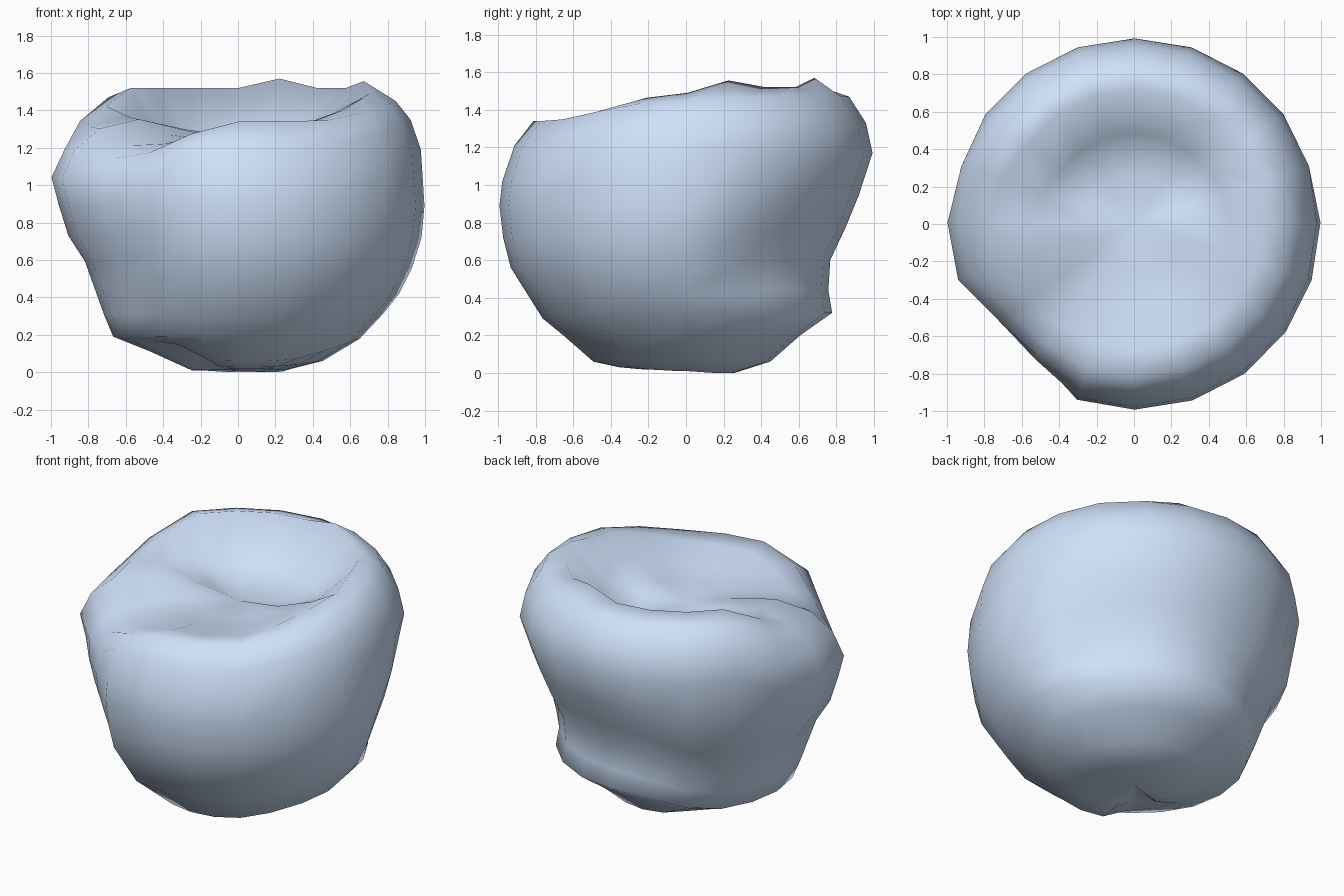
import bpy, bmesh, math

if "Cube" in bpy.data.objects:
    bpy.data.objects.remove(bpy.data.objects["Cube"])

# Radius/height profiles running from underside, up the flank, over the rim, into the dish
RIGHT = [(.25, .02), (.45, .07), (.65, .19), (.78, .33), (.86, .43), (.93, .57), (.98, .73),
         (.995, .90), (.975, 1.2), (.92, 1.36), (.84, 1.46), (.70, 1.50), (.52, 1.40), (.28, 1.31)]
FRONT = [(.25, .03), (.36, .04), (.50, .07), (.66, .21), (.77, .30), (.94, .57), (.98, .73),
         (1.0, .90), (.985, 1.03), (.92, 1.22), (.82, 1.35), (.68, 1.34), (.45, 1.29), (.25, 1.27)]
FRONT_LEFT = [(.22, .10), (.40, .16), (.55, .18), (.65, .20), (.70, .32), (.74, .45), (.80, .60),
              (.85, .75), (.88, .90), (.87, 1.02), (.80, 1.14), (.68, 1.20), (.45, 1.26), (.25, 1.28)]
LEFT = [(.25, .02), (.47, .12), (.62, .18), (.67, .20), (.72, .32), (.77, .46), (.82, .60),
        (.91, .74), (.96, .90), (1.0, 1.05), (.93, 1.20), (.79, 1.32), (.57, 1.37), (.30, 1.31)]
BACK = [(.25, .01), (.44, .07), (.60, .21), (.77, .33), (.75, .45), (.76, .61), (.84, .78),
        (.91, .95), (.985, 1.18), (.95, 1.34), (.86, 1.48), (.71, 1.53), (.48, 1.30), (.26, 1.23)]
BACK_LEFT = LEFT[:8] + BACK[8:]
KEYS = [(-105, FRONT), (-65, FRONT), (-2, RIGHT), (36, BACK), (95, BACK), (144, BACK_LEFT),
        (182, LEFT), (193, LEFT), (225, FRONT_LEFT), (255, FRONT)]
SEGMENTS = 20
RIM = 11


def profile_at(angle):
    """Blend the two neighbouring profiles at an angle in degrees."""
    for (a, pa), (b, pb) in zip(KEYS, KEYS[1:]):
        if a <= angle <= b:
            t = (angle - a) / (b - a)
            t = t * t * (3 - 2 * t)
            return [(p[0] + (q[0] - p[0]) * t, p[1] + (q[1] - p[1]) * t)
                    for p, q in zip(pa, pb)]


bm = bmesh.new()
columns = []
for i in range(SEGMENTS):
    angle = -90 + i * 360 / SEGMENTS
    column = []
    for k, (r, z) in enumerate(profile_at(angle)):
        # two small peaks on the rim, and a sag beside the flattened corner
        if k == RIM and round(angle) in (18, 72):
            z += .05
        if round(angle) == 252 and k in (10, 11):
            z -= .06
        a = math.radians(angle)
        column.append(bm.verts.new((r * math.cos(a), r * math.sin(a), z)))
    columns.append(column)

# Skin of the body, closed by fans at the base and dish centre
base = bm.verts.new((0, 0, .02))
dish = bm.verts.new((0, 0, 1.27))
for i, left in enumerate(columns):
    right = columns[(i + 1) % SEGMENTS]
    for k in range(len(left) - 1):
        bm.faces.new((left[k], right[k], right[k + 1], left[k + 1]))
    bm.faces.new((base, right[0], left[0]))
    bm.faces.new((dish, left[-1], right[-1]))

# Centre on the origin and stand on the ground
for axis in range(3):
    low = min(v.co[axis] for v in bm.verts)
    high = max(v.co[axis] for v in bm.verts)
    shift = low if axis == 2 else (low + high) / 2
    for v in bm.verts:
        v.co[axis] -= shift
bmesh.ops.recalc_face_normals(bm, faces=bm.faces)
for f in bm.faces:
    f.smooth = True

mesh = bpy.data.meshes.new("dented_body")
bm.to_mesh(mesh)
bm.free()
body = bpy.data.objects.new("dented_body", mesh)
bpy.context.collection.objects.link(body)

# Pale blue surface
pale_blue = bpy.data.materials.new("pale_blue")
pale_blue.diffuse_color = (.62, .75, .95, 1)
pale_blue.use_nodes = True
pale_blue.node_tree.nodes["Principled BSDF"].inputs["Base Color"].default_value = pale_blue.diffuse_color
mesh.materials.append(pale_blue)
